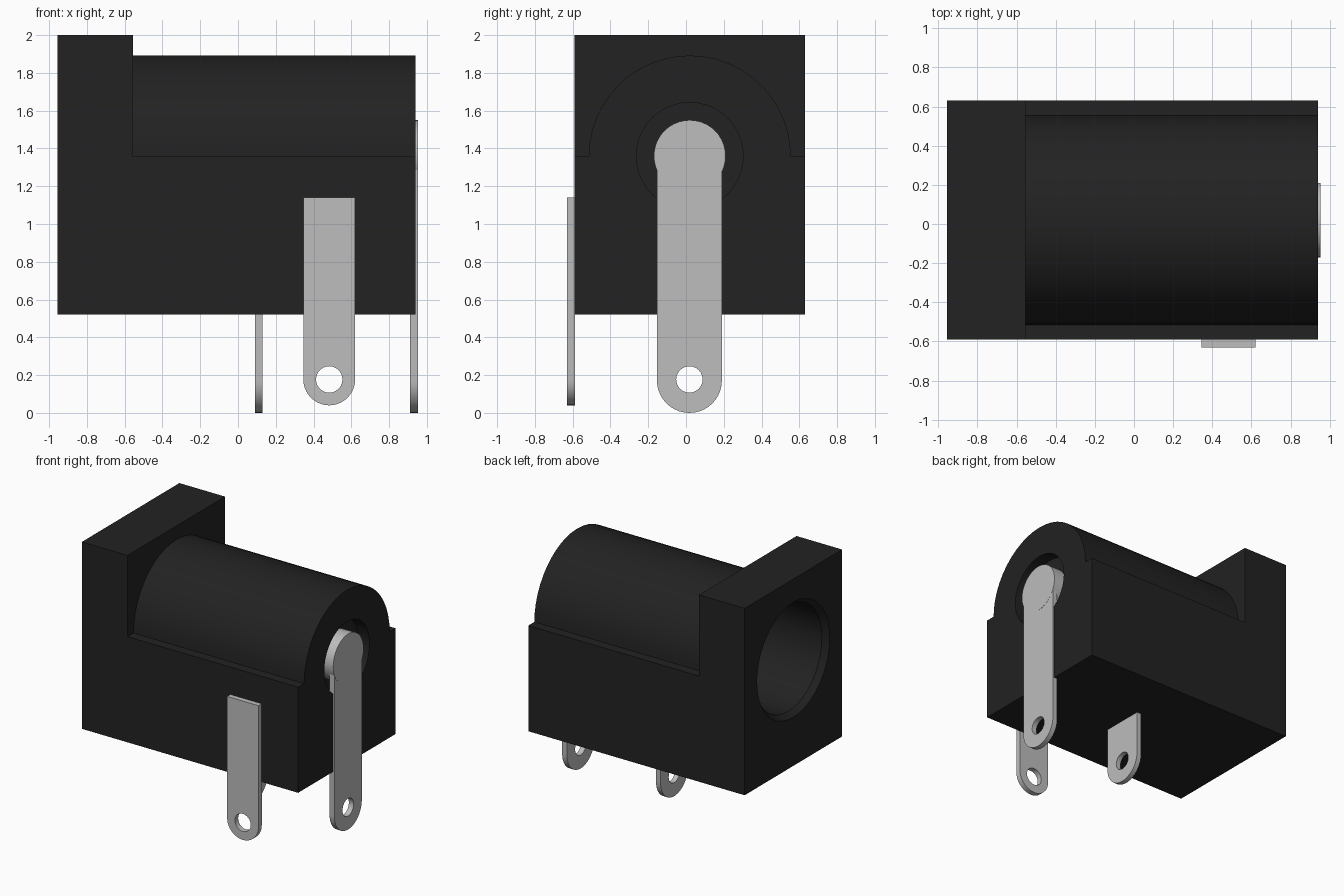
import bpy, bmesh, math
from mathutils import Vector

cube = bpy.data.objects.get("Cube")
if cube:
    bpy.data.objects.remove(cube, do_unlink=True)

CY, CZ = 0.02, 1.36          # axis of the barrel


def material(name, value, rough):
    m = bpy.data.materials.new(name)
    m.use_nodes = True
    col = (value, value, value, 1)
    m.diffuse_color = col
    bsdf = m.node_tree.nodes["Principled BSDF"]
    bsdf.inputs["Base Color"].default_value = col
    bsdf.inputs["Roughness"].default_value = rough
    return m


BLACK = material("black plastic", 0.016, 0.6)
STEEL = material("light grey metal", 0.51, 0.5)


def finish(name, bm, mat):
    bmesh.ops.recalc_face_normals(bm, faces=bm.faces)
    me = bpy.data.meshes.new(name)
    bm.to_mesh(me)
    bm.free()
    me.materials.append(mat)
    ob = bpy.data.objects.new(name, me)
    bpy.context.collection.objects.link(ob)
    return ob


def prism(name, pts, axis, a, b, mat):
    """Extrude a flat outline (horizontal, z) along x or y from a to b."""
    bm = bmesh.new()
    place = (lambda u, z: (a, u, z)) if axis == "x" else (lambda u, z: (u, a, z))
    face = bm.faces.new([bm.verts.new(place(u, z)) for u, z in pts])
    out = bmesh.ops.extrude_face_region(bm, geom=[face])
    move = Vector((b - a, 0, 0)) if axis == "x" else Vector((0, b - a, 0))
    bmesh.ops.translate(bm, vec=move,
                        verts=[g for g in out["geom"] if isinstance(g, bmesh.types.BMVert)])
    return finish(name, bm, mat)


def lathe(name, profile, mat, n=40):
    """Solid of revolution about the barrel axis from (x, radius) pairs."""
    bm = bmesh.new()
    rings = [[bm.verts.new((x, CY + r * math.cos(t * math.tau / n),
                            CZ + r * math.sin(t * math.tau / n))) for t in range(n)]
             for x, r in profile]
    for p, q in zip(rings, rings[1:]):
        for i in range(n):
            j = (i + 1) % n
            bm.faces.new((p[i], p[j], q[j], q[i]))
    bm.faces.new(rings[0])
    bm.faces.new(rings[-1])
    return finish(name, bm, mat)


def arc(cu, cz, r, start, end, n):
    return [(cu + r * math.cos(math.radians(start + (end - start) * i / n)),
             cz + r * math.sin(math.radians(start + (end - start) * i / n)))
            for i in range(n + 1)]


def cut(ob, cutter):
    """Subtract the cutter, then discard it."""
    mod = ob.modifiers.new("cut", "BOOLEAN")
    mod.operation = "DIFFERENCE"
    mod.solver = "EXACT"
    mod.object = cutter
    with bpy.context.temp_override(object=ob, active_object=ob):
        bpy.ops.object.modifier_apply(modifier=mod.name)
    bpy.data.objects.remove(cutter, do_unlink=True)


def smooth(ob):
    bpy.ops.object.select_all(action="DESELECT")
    ob.select_set(True)
    bpy.context.view_layer.objects.active = ob
    bpy.ops.object.shade_smooth_by_angle(angle=math.radians(30))


def terminal(name, axis, a, b, centre, half, bottom, top):
    """Solder tab with a rounded lower end and a round eyelet."""
    mid = bottom + half
    outline = [(centre + half, top), (centre - half, top)]
    outline += arc(centre, mid, half, 180, 360, 20)
    tab = prism(name, outline, axis, a, b, STEEL)
    cut(tab, prism("eyelet_cutter", arc(centre, 0.177, 0.07, 0, 345, 23),
                   axis, a - 0.1, b + 0.1, STEEL))
    smooth(tab)
    return tab


# Housing: block trimmed to a flange and a half-round barrel
housing = prism("housing", [(-0.59, 0.52), (0.63, 0.52), (0.63, 2.0), (-0.59, 2.0)],
                "x", -0.955, 0.94, BLACK)
trim = [(-1, 2.3), (-1, 1.357)] + arc(CY, 1.357, 0.535, 180, 0, 24) + [(1, 1.357), (1, 2.3)]
cut(housing, prism("barrel_trim", trim, "x", -0.555, 1.2, BLACK))

# Chamfered plug bore and rear recess
cut(housing, lathe("bore_cutter", [(-1.0, 0.49), (-0.91, 0.42), (0.6, 0.42)], BLACK))
cut(housing, lathe("recess_cutter", [(0.84, 0.283), (1.1, 0.283)], BLACK))
smooth(housing)

# Centre contact pin with a blunt tip, running through to the rear
pin = lathe("centre_pin", [(-0.45, 0.13), (-0.41, 0.17), (-0.34, 0.19), (0.953, 0.19)], STEEL)
smooth(pin)

# Three solder terminals
terminal("rear_terminal", "x", 0.91, 0.952, 0.018, 0.172, 0.0, 1.36)
terminal("middle_terminal", "x", 0.09, 0.13, 0.018, 0.172, 0.0, 0.56)
terminal("side_terminal", "y", -0.63, -0.588, 0.483, 0.137, 0.04, 1.14)
